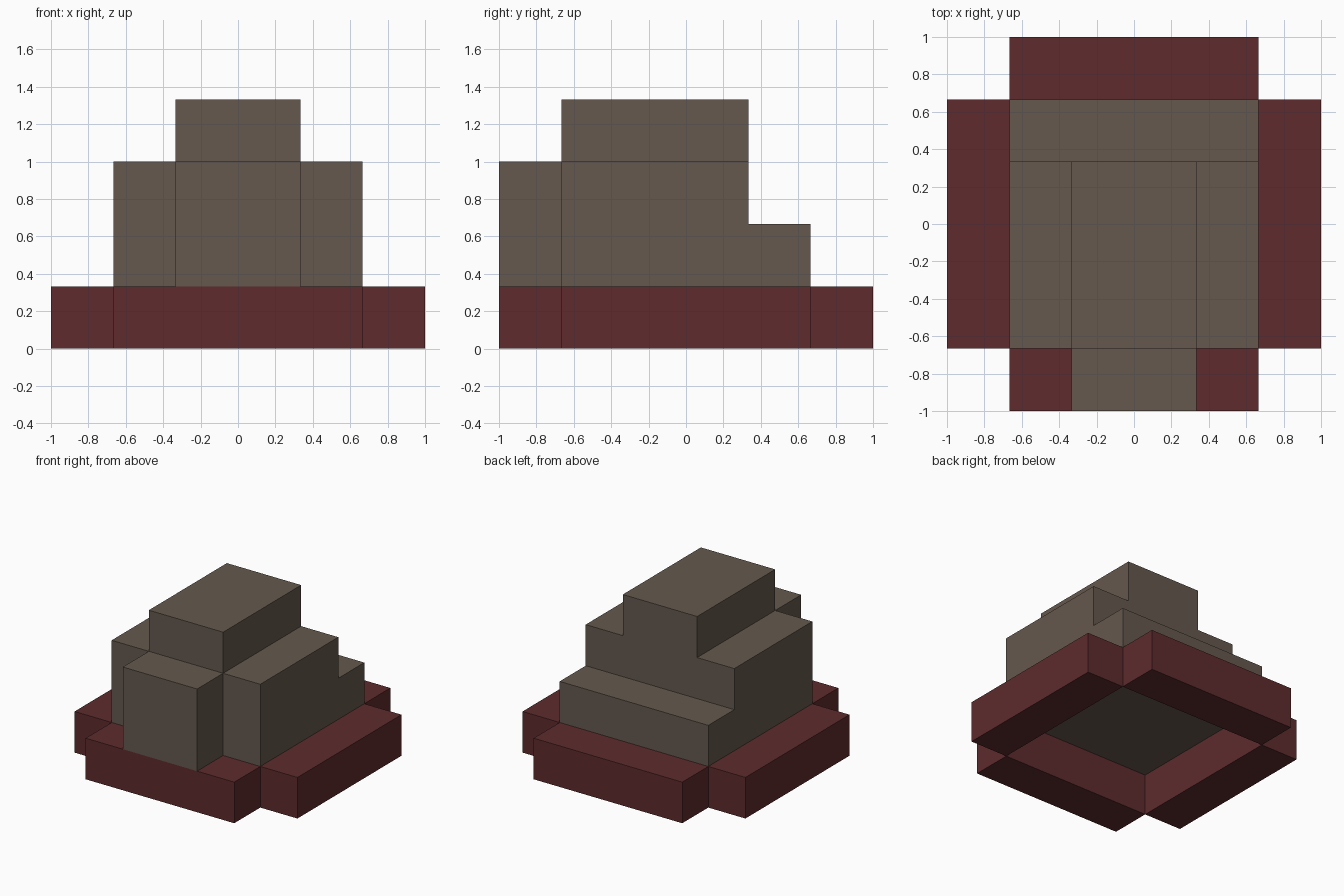
import bpy, bmesh

if "Cube" in bpy.data.objects:
    bpy.data.objects.remove(bpy.data.objects["Cube"])

U = 1 / 3  # block size


def material(name, rgb):
    m = bpy.data.materials.new(name)
    m.diffuse_color = (*rgb, 1)
    m.use_nodes = True
    m.node_tree.nodes["Principled BSDF"].inputs["Base Color"].default_value = m.diffuse_color
    return m


brown = material("stone brown", (0.129, 0.098, 0.076))
red = material("dark red", (0.112, 0.024, 0.026))


def extrude_profile(name, points, x0, x1, mat):
    """Extrude a side profile of (y, z) points along x, in block units."""
    bm = bmesh.new()
    face = bm.faces.new([bm.verts.new((x0 * U, y * U, z * U)) for y, z in points])
    ext = bmesh.ops.extrude_face_region(bm, geom=[face])
    moved = [v for v in ext["geom"] if isinstance(v, bmesh.types.BMVert)]
    bmesh.ops.translate(bm, verts=moved, vec=((x1 - x0) * U, 0, 0))
    bmesh.ops.recalc_face_normals(bm, faces=bm.faces)
    mesh = bpy.data.meshes.new(name)
    bm.to_mesh(mesh)
    bm.free()
    mesh.materials.append(mat)
    obj = bpy.data.objects.new(name, mesh)
    bpy.context.collection.objects.link(obj)
    return obj


def box(name, x, y, z, mat):
    pts = [(y[0], z[0]), (y[1], z[0]), (y[1], z[1]), (y[0], z[1])]
    return extrude_profile(name, pts, *x, mat)


# Brim: four bars around an open centre
for side, s in (("front", -1), ("back", 1)):
    box(f"brim_{side}", (-2, 2), sorted((2 * s, 3 * s)), (0, 1), red)
for side, s in (("left", -1), ("right", 1)):
    box(f"brim_{side}", sorted((2 * s, 3 * s)), (-2, 2), (0, 1), red)

# Main body with a lower step at the back
extrude_profile("body", [(-2, 1), (2, 1), (2, 2), (1, 2), (1, 3), (-2, 3)], -2, 2, brown)

# Raised crown and front block
box("crown", (-1, 1), (-2, 1), (3, 4), brown)
box("front_block", (-1, 1), (-3, -2), (1, 3), brown)
